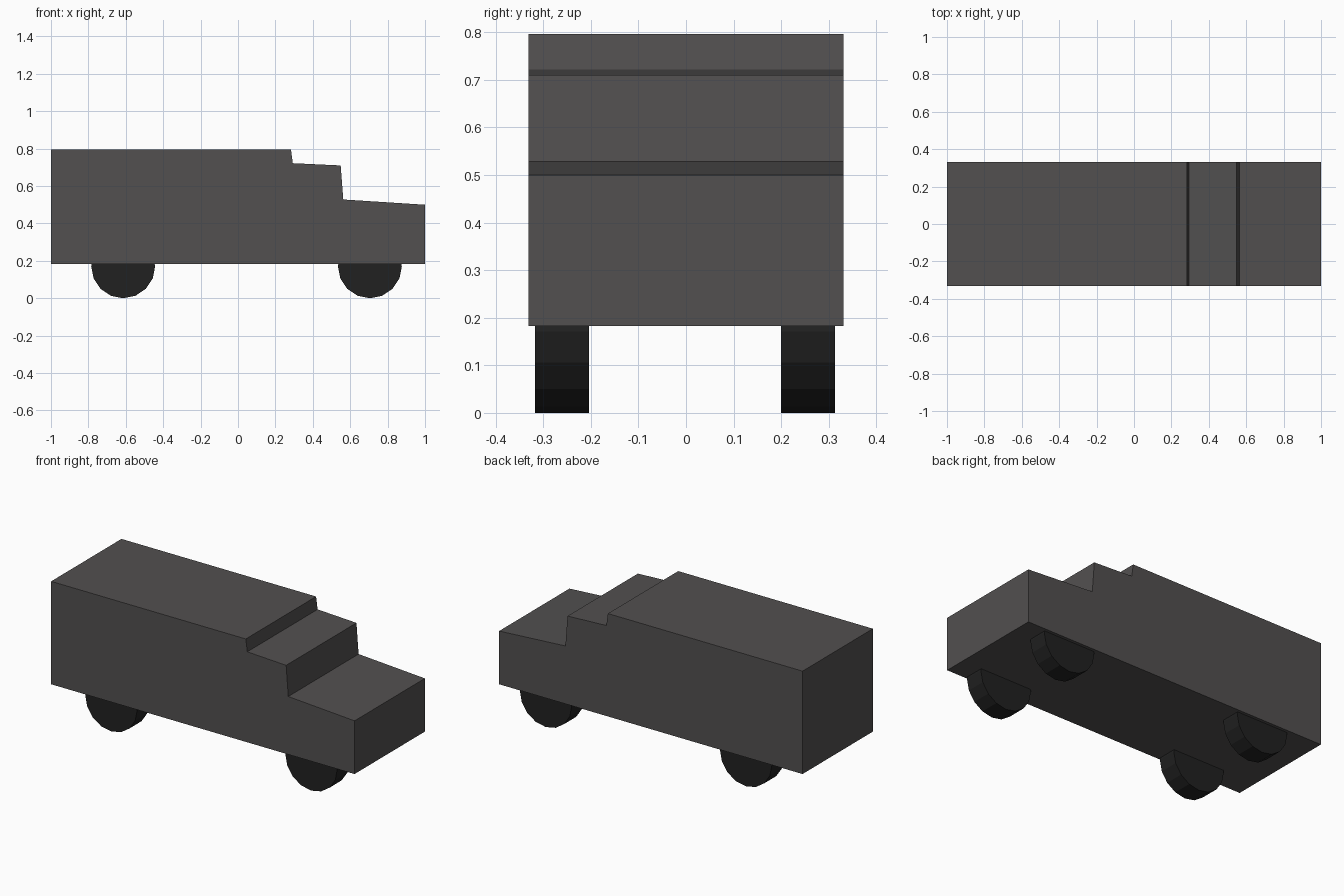
import bpy, bmesh
from math import pi
from mathutils import Matrix

if "Cube" in bpy.data.objects:
    bpy.data.objects.remove(bpy.data.objects["Cube"])


def material(name, color):
    mat = bpy.data.materials.new(name)
    mat.diffuse_color = (*color, 1)
    mat.use_nodes = True
    mat.node_tree.nodes["Principled BSDF"].inputs["Base Color"].default_value = mat.diffuse_color
    return mat


def add_object(name, bm, mat):
    bmesh.ops.recalc_face_normals(bm, faces=bm.faces)
    mesh = bpy.data.meshes.new(name)
    bm.to_mesh(mesh)
    bm.free()
    mesh.materials.append(mat)
    obj = bpy.data.objects.new(name, mesh)
    bpy.context.collection.objects.link(obj)
    return obj


paint = material("dark_grey_paint", (0.085, 0.08, 0.08))
rubber = material("black_rubber", (0.015, 0.015, 0.015))

# Body: stepped side profile extruded across the width
HALF_WIDTH = 0.331
profile = [(-1, 0.183), (1, 0.183), (1, 0.5), (0.563, 0.528),
           (0.549, 0.71), (0.293, 0.722), (0.283, 0.796), (-1, 0.796)]
bm = bmesh.new()
side = bm.faces.new([bm.verts.new((x, -HALF_WIDTH, z)) for x, z in profile])
extruded = bmesh.ops.extrude_face_region(bm, geom=[side], use_keep_orig=True)
bmesh.ops.translate(bm, vec=(0, 2 * HALF_WIDTH, 0),
                    verts=[v for v in extruded["geom"] if isinstance(v, bmesh.types.BMVert)])
add_object("body", bm, paint)

# Wheels: 16-sided cylinders, one at each corner
RADIUS, WIDTH = 0.171, 0.113
for end, x in (("rear", -0.614), ("front", 0.705)):
    for hand, y in (("near", -0.2605), ("far", 0.2565)):
        bm = bmesh.new()
        bmesh.ops.create_cone(bm, cap_ends=True, segments=16, radius1=RADIUS,
                              radius2=RADIUS, depth=WIDTH,
                              matrix=Matrix.Rotation(pi / 2, 4, "X"))
        wheel = add_object(f"{end}_wheel_{hand}", bm, rubber)
        wheel.location = (x, y, RADIUS)
